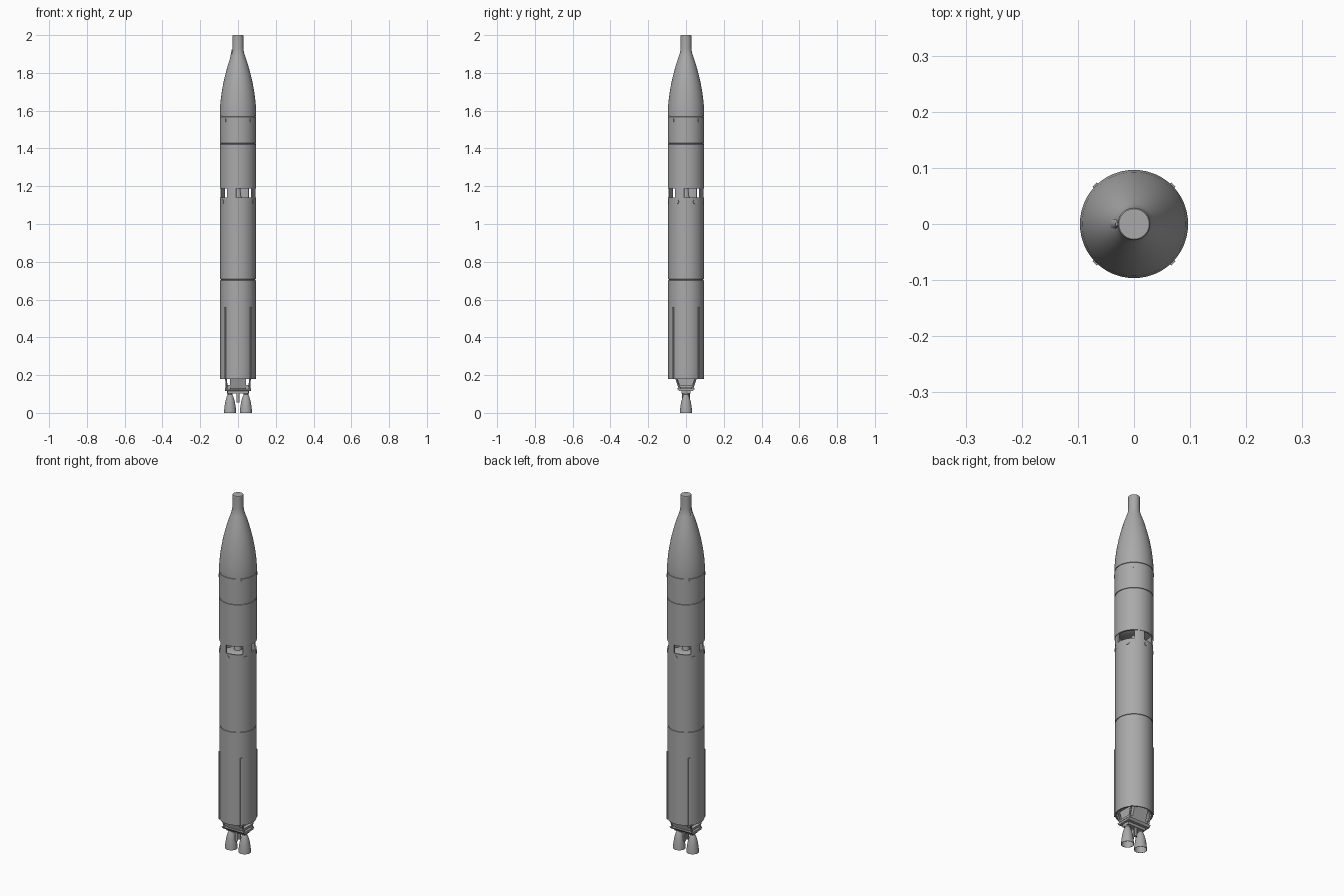
import bpy
import bmesh
from math import radians, cos, sin, pi
from mathutils import Matrix, Vector

if "Cube" in bpy.data.objects:
    bpy.data.objects.remove(bpy.data.objects["Cube"], do_unlink=True)

grey = bpy.data.materials.new("plain grey")
grey.use_nodes = True
COLOUR = (0.4, 0.4, 0.4, 1)
grey.diffuse_color = COLOUR
grey.node_tree.nodes["Principled BSDF"].inputs["Base Color"].default_value = COLOUR


def finish(name, bm, smooth=True):
    bmesh.ops.remove_doubles(bm, verts=bm.verts, dist=0.00005)
    bmesh.ops.recalc_face_normals(bm, faces=bm.faces)
    mesh = bpy.data.meshes.new(name)
    bm.to_mesh(mesh)
    bm.free()
    mesh.materials.append(grey)
    obj = bpy.data.objects.new(name, mesh)
    bpy.context.collection.objects.link(obj)
    if smooth:
        bpy.ops.object.select_all(action='DESELECT')
        obj.select_set(True)
        bpy.context.view_layer.objects.active = obj
        bpy.ops.object.shade_smooth_by_angle(angle=radians(30))
    return obj


def lathe(name, profile, x=0, y=0, steps=48, start=0, sweep=360, closed=False):
    """Spin a (radius, z) profile about a vertical axis at x, y."""
    bm = bmesh.new()
    a = radians(start)
    verts = [bm.verts.new((r * cos(a), r * sin(a), z)) for r, z in profile]
    edges = [bm.edges.new(pair) for pair in zip(verts, verts[1:])]
    if closed:
        edges.append(bm.edges.new((verts[-1], verts[0])))
    geom = verts + edges
    if closed:
        geom.append(bm.faces.new(verts))
    bmesh.ops.spin(bm, geom=geom, cent=(0, 0, 0), axis=(0, 0, 1),
                   angle=radians(sweep), steps=steps)
    bmesh.ops.translate(bm, verts=bm.verts, vec=(x, y, 0))
    return finish(name, bm)


def box(name, centre, size, turn=0, taper=1):
    """Box turned about z; taper scales the y width of its lower end."""
    bm = bmesh.new()
    bmesh.ops.create_cube(bm, size=1)
    for v in bm.verts:
        if v.co.z < 0:
            v.co.y *= taper
    bm.transform(Matrix.Translation(centre) @ Matrix.Rotation(radians(turn), 4, 'Z')
                 @ Matrix.Diagonal((*size, 1)))
    return finish(name, bm, False)


def rod(name, start, end, radius, sides=12):
    a, b = Vector(start), Vector(end)
    bm = bmesh.new()
    bmesh.ops.create_cone(bm, cap_ends=True, segments=sides, radius1=radius,
                          radius2=radius, depth=(b - a).length)
    turn = (b - a).to_track_quat('Z', 'Y').to_matrix().to_4x4()
    bm.transform(Matrix.Translation((a + b) / 2) @ turn)
    return finish(name, bm)


def polar(r, angle, z):
    return (r * cos(radians(angle)), r * sin(radians(angle)), z)


R = 0.094    # first stage radius
RU = 0.0965  # upper stage radius


def seam(r, z):
    """Shallow groove around the hull."""
    return [(r, z - 0.003), (r - 0.003, z - 0.002), (r - 0.003, z + 0.002), (r, z + 0.003)]


# First stage hull, recessed underneath, with a domed top inside the vents
lathe("first_stage_hull",
      [(0, 0.22), (0.07, 0.21), (0.088, 0.18), (R, 0.18)] + seam(R, 0.705)
      + [(R, 1.14), (0.087, 1.14), (0.087, 1.105), (0.06, 1.12), (0, 1.13)])

# Posts between the four wide vents
for i in range(4):
    lathe("vent_post", [(0.087, 1.138), (R, 1.138), (R, 1.192), (0.087, 1.192)],
          start=51 + 90 * i, sweep=33, steps=6, closed=True)

# Upper stage and ogive nose
lathe("upper_stage_and_nose",
      [(0, 1.2), (0.06, 1.205), (0.087, 1.22), (0.087, 1.187), (RU, 1.187)]
      + seam(RU, 1.425) + seam(RU, 1.57)
      + [(RU, 1.6), (0.0925, 1.65), (0.086, 1.70), (0.077, 1.75), (0.065, 1.80),
         (0.051, 1.85), (0.037, 1.89), (0.031, 1.91), (0.029, 1.93),
         (0.029, 1.997), (0.027, 2.0), (0, 2.0)])

# Second stage engine seen through the vents
lathe("upper_engine", [(0, 1.21), (0.012, 1.21), (0.012, 1.185), (0.02, 1.13), (0, 1.13)], steps=24)

# Small round ports below the vents
for i in range(6):
    angle = 30 + 60 * i
    rod("vent_port", polar(R - 0.004, angle, 1.118), polar(R + 0.002, angle, 1.118), 0.011, 16)

# Small fairing where the nose meets the neck
bm = bmesh.new()
bmesh.ops.create_cone(bm, cap_ends=True, segments=12, radius1=0.014, radius2=0.004, depth=0.05)
bm.transform(Matrix.Translation((-0.029, 0, 1.9)))
finish("neck_fairing", bm)

# Four long conduits on the lower hull and lugs on the upper stage
for i in range(4):
    angle = 45 + 90 * i
    box("conduit", polar(R, angle, 0.37), (0.011, 0.011, 0.38), angle)
    box("stage_lug", polar(RU, angle, 1.55), (0.006, 0.01, 0.018), angle)

# Thrust frame: tapered block, plates and diagonal struts
box("thrust_block", (0, 0, 0.17), (0.085, 0.12, 0.08), taper=0.6)
box("upper_frame_plate", (0, 0, 0.141), (0.125, 0.075, 0.012))
box("lower_frame_plate", (0, 0, 0.123), (0.136, 0.095, 0.012), taper=0.8)
box("engine_mount", (0, 0, 0.111), (0.11, 0.045, 0.016))
for sx in (-1, 1):
    for sy in (-1, 1):
        rod("frame_strut", (sx * 0.064, sy * 0.058, 0.2), (sx * 0.06, sy * 0.032, 0.123), 0.005)

# Twin engines with hollow bells
for x in (-0.042, 0.042):
    lathe("engine_bell",
          [(0, 0.12), (0.016, 0.12), (0.016, 0.106), (0.012, 0.098), (0.018, 0.085),
           (0.025, 0.06), (0.03, 0.03), (0.0325, 0), (0.0305, 0), (0.028, 0.03),
           (0.022, 0.06), (0.009, 0.09), (0, 0.09)], x=x, steps=32)

# Turbine exhaust pipes between the bells
for y in (-0.012, 0.012):
    rod("exhaust_pipe", (0, y, 0.12), (0, y, 0.055), 0.008)
